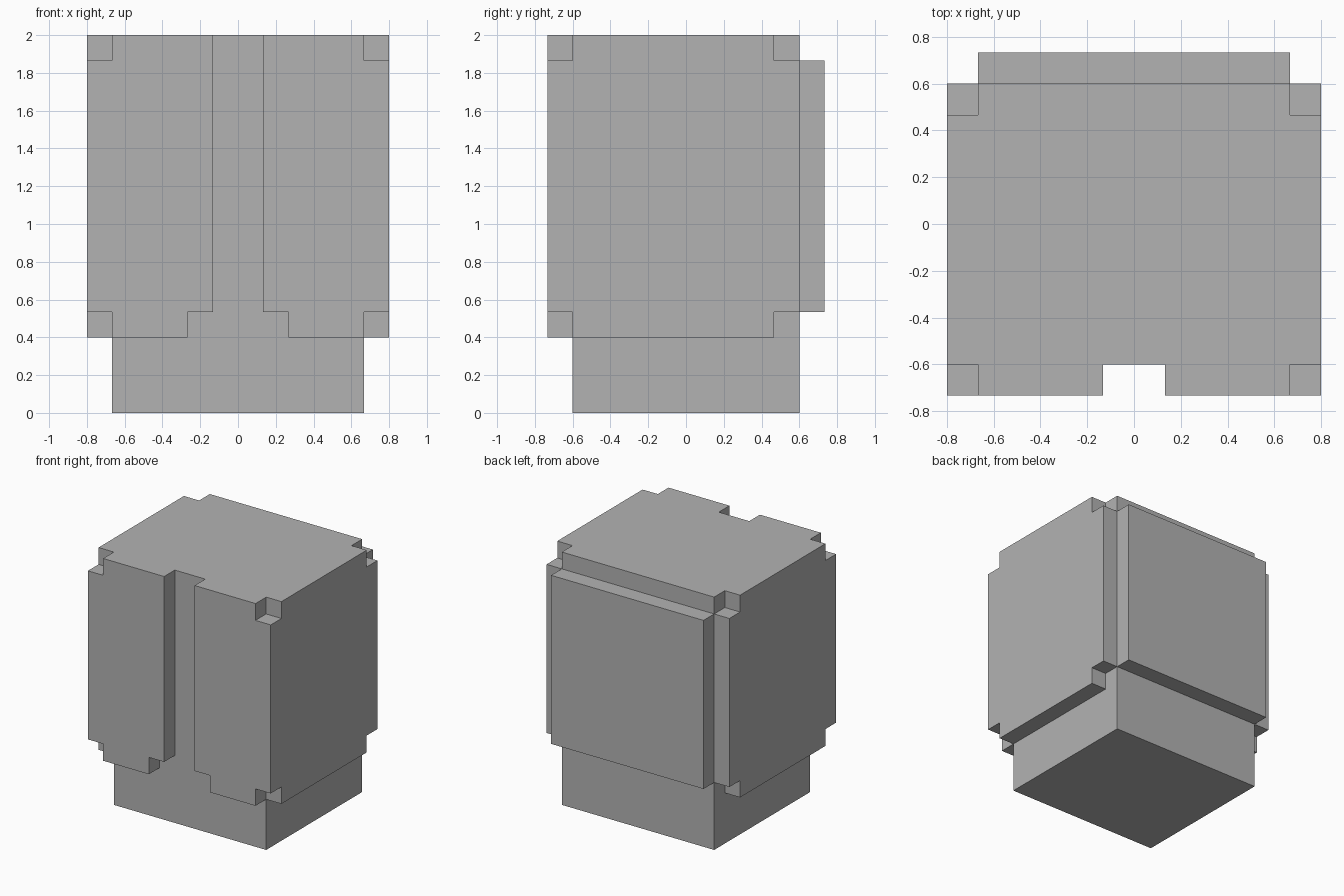
import bpy, bmesh
from mathutils import Vector

if "Cube" in bpy.data.objects:
    bpy.data.objects.remove(bpy.data.objects["Cube"], do_unlink=True)

U = 2 / 15  # one block of the grid

gray = bpy.data.materials.new("plain_gray")
gray.use_nodes = True
colour = (0.45, 0.45, 0.45, 1)
gray.diffuse_color = colour
gray.node_tree.nodes["Principled BSDF"].inputs["Base Color"].default_value = colour


def slab(name, profile, place, depth, mirror=False):
    """Extrude a flat outline, given in blocks, along the depth vector."""
    bm = bmesh.new()
    face = bm.faces.new([bm.verts.new(Vector(place(a, b)) * U) for a, b in profile])
    moved = bmesh.ops.extrude_face_region(bm, geom=[face], use_keep_orig=True)["geom"]
    verts = [v for v in moved if isinstance(v, bmesh.types.BMVert)]
    bmesh.ops.translate(bm, verts=verts, vec=Vector(depth) * U)
    bmesh.ops.recalc_face_normals(bm, faces=bm.faces)
    mesh = bpy.data.meshes.new(name)
    bm.to_mesh(mesh)
    bm.free()
    mesh.materials.append(gray)
    obj = bpy.data.objects.new(name, mesh)
    bpy.context.collection.objects.link(obj)
    if mirror:
        obj.modifiers.new("mirror", 'MIRROR')
    return obj


def rect(a0, a1, b0, b1):
    return [(a0, b0), (a1, b0), (a1, b1), (a0, b1)]


# Inner block, from the ground to the top
slab("core", rect(-5, 5, -4.5, 4.5), lambda x, y: (x, y, 0), (0, 0, 15))

# Front panels either side of the open strip, with stepped corners
front = [(1, 4), (2, 4), (2, 3), (5, 3), (5, 4), (6, 4),
         (6, 14), (5, 14), (5, 15), (1, 15)]
slab("front_panels", front, lambda x, z: (x, -5.5, z), (0, 1, 0), mirror=True)

# Side panels, notched at the rear corners
side = [(-4.5, 3), (3.5, 3), (3.5, 4), (4.5, 4),
        (4.5, 14), (3.5, 14), (3.5, 15), (-4.5, 15)]
slab("side_panels", side, lambda y, z: (5, y, z), (1, 0, 0), mirror=True)

# Raised back panel
slab("back_panel", rect(-5, 5, 4, 14), lambda x, z: (x, 4.5, z), (0, 1, 0))
